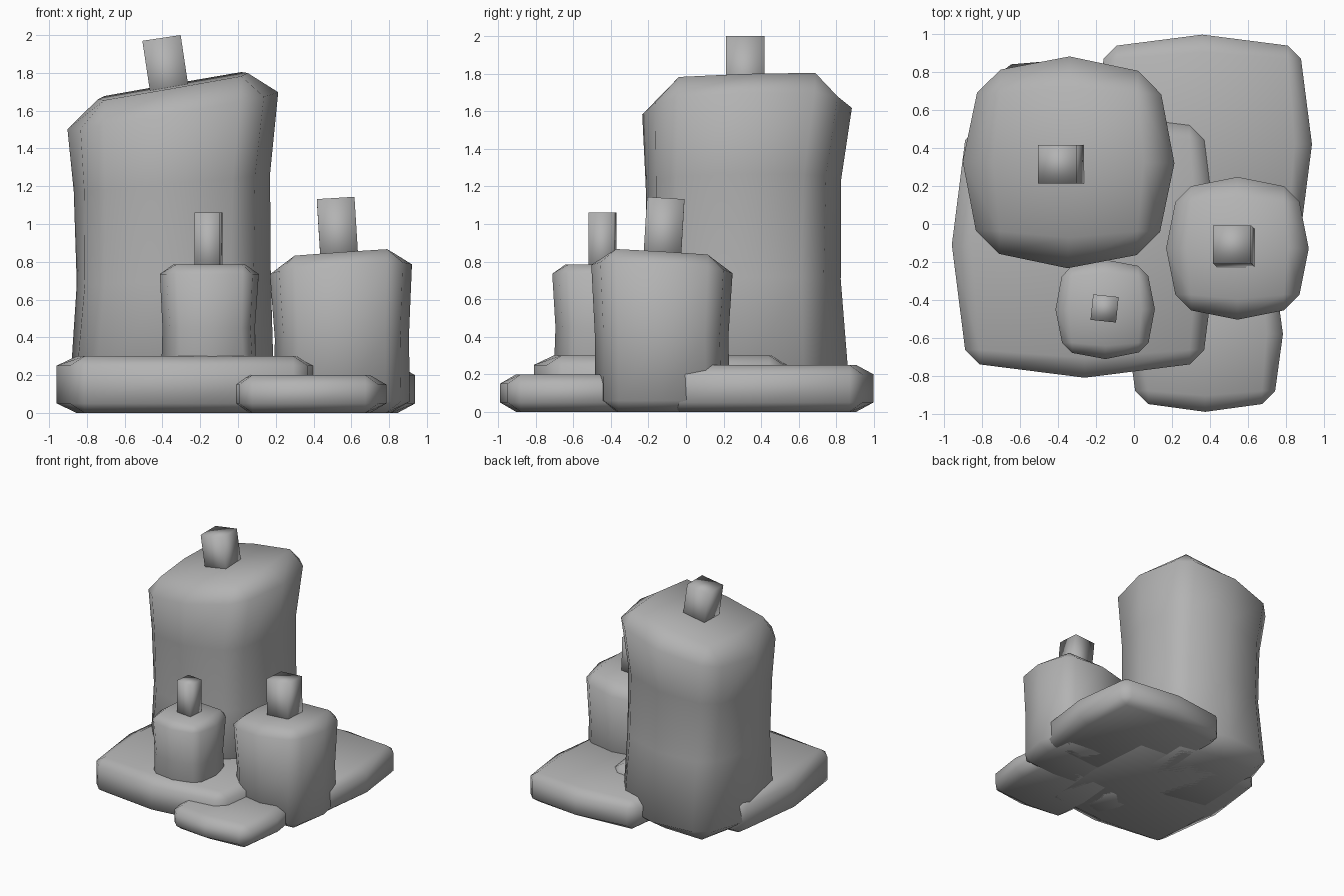
import bpy, bmesh, math
from mathutils import Vector, Matrix

cube = bpy.data.objects.get("Cube")
if cube:
    bpy.data.objects.remove(cube, do_unlink=True)

wax = bpy.data.materials.new("grey wax")
wax.use_nodes = True
GREY = (0.45, 0.45, 0.45, 1)
wax.diffuse_color = GREY
wax.node_tree.nodes["Principled BSDF"].inputs["Base Color"].default_value = GREY


def outline(mid, a, b):
    """Square with bulging sides and chamfered corners, 12 points."""
    pts = []
    for k in range(4):
        turn = Matrix.Rotation(k * math.pi / 2, 2)
        pts += [turn @ Vector(p) for p in ((mid, 0), (b, a), (a, b))]
    return pts


def finish(name, bm):
    bmesh.ops.remove_doubles(bm, verts=bm.verts, dist=0.0005)
    bmesh.ops.recalc_face_normals(bm, faces=bm.faces)
    mesh = bpy.data.meshes.new(name)
    bm.to_mesh(mesh)
    bm.free()
    mesh.materials.append(wax)
    for poly in mesh.polygons:
        poly.use_smooth = True
    obj = bpy.data.objects.new(name, mesh)
    bpy.context.collection.objects.link(obj)
    return obj


def block(name, levels, a, b, slope=(0, 0), twist=0):
    """Loft levels of (x, y, z, half width, tilt share); first and last are caps."""
    bm = bmesh.new()
    rings, centres = [], []
    top = levels[-1][2]
    for i, (x, y, z, w, tilt) in enumerate(levels):
        cap = i in (0, len(levels) - 1)
        shape = outline(a + 0.06, a, a) if cap else outline(1, a, b)
        spin = Matrix.Rotation(math.radians(twist) * (1 - z / top), 2)
        ring = []
        for p in shape:
            p = spin @ p * w
            dz = tilt * (p.x * slope[0] + p.y * slope[1])
            ring.append(bm.verts.new((x + p.x, y + p.y, z + dz)))
        rings.append(ring)
        centres.append(bm.verts.new((x, y, z)))
    for low, high in zip(rings, rings[1:]):
        for k in range(12):
            n = (k + 1) % 12
            bm.faces.new((low[k], low[n], high[n], high[k]))
    for ring, centre in ((rings[0], centres[0]), (rings[-1], centres[-1])):
        for k in range(12):
            bm.faces.new((ring[k], ring[(k + 1) % 12], centre))
    for v in [v for v in bm.verts if not v.link_faces]:
        bm.verts.remove(v)
    return finish(name, bm)


def wick(name, base, tip, size, spin=0):
    """Square wick running from base to tip."""
    base, tip = Vector(base), Vector(tip)
    axis = tip - base
    lean = Vector((0, 0, 1)).rotation_difference(axis).to_matrix().to_4x4()
    bm = bmesh.new()
    bmesh.ops.create_cube(bm, size=1)
    bmesh.ops.scale(bm, vec=(size, size, axis.length), verts=bm.verts)
    place = Matrix.Translation((base + tip) / 2) @ lean @ Matrix.Rotation(math.radians(spin), 4, 'Z')
    bmesh.ops.transform(bm, matrix=place, verts=bm.verts)
    return finish(name, bm)


# Wax puddles
for name, x, y, w, h, a in (("left_puddle", -0.26, -0.11, 0.7, 0.30, 0.79),
                            ("back_puddle", 0.36, 0.42, 0.578, 0.25, 0.78),
                            ("front_puddle", 0.375, -0.58, 0.41, 0.20, 0.73)):
    block(name, [(x, y, 0, w, 0), (x, y, 0.05, w, 0),
                 (x, y, h - 0.05, w, 0), (x, y, h, w, 0)], a, 0.9)

# Candles
block("large_candle", [(-0.35, 0.33, 0, 0.54, 0),
                       (-0.35, 0.33, 0.11, 0.545, 0),
                       (-0.34, 0.31, 0.7, 0.515, 0.2),
                       (-0.35, 0.305, 1.22, 0.52, 0.5),
                       (-0.345, 0.325, 1.60, 0.558, 1),
                       (-0.345, 0.325, 1.73, 0.558, 1)],
      0.65, 0.87, slope=(0.175, 0.03), twist=-7)
block("medium_candle", [(0.55, -0.125, 0, 0.36, 0),
                        (0.55, -0.125, 0.06, 0.36, 0),
                        (0.55, -0.13, 0.4, 0.355, 0.3),
                        (0.545, -0.128, 0.76, 0.376, 1),
                        (0.545, -0.128, 0.835, 0.376, 1)],
      0.65, 0.87, slope=(0.07, -0.06))
block("small_candle", [(-0.152, -0.45, 0, 0.26, 0),
                       (-0.152, -0.45, 0.06, 0.26, 0),
                       (-0.155, -0.45, 0.45, 0.245, 0),
                       (-0.152, -0.45, 0.735, 0.262, 0),
                       (-0.152, -0.45, 0.785, 0.262, 0)],
      0.67, 0.87, twist=6)

# Wicks
wick("large_wick", (-0.35, 0.315, 1.62), (-0.405, 0.315, 1.985), 0.205)
wick("medium_wick", (0.54, -0.13, 0.76), (0.517, -0.108, 1.132), 0.2)
wick("small_wick", (-0.155, -0.445, 0.7), (-0.155, -0.445, 1.06), 0.135, spin=-6)
